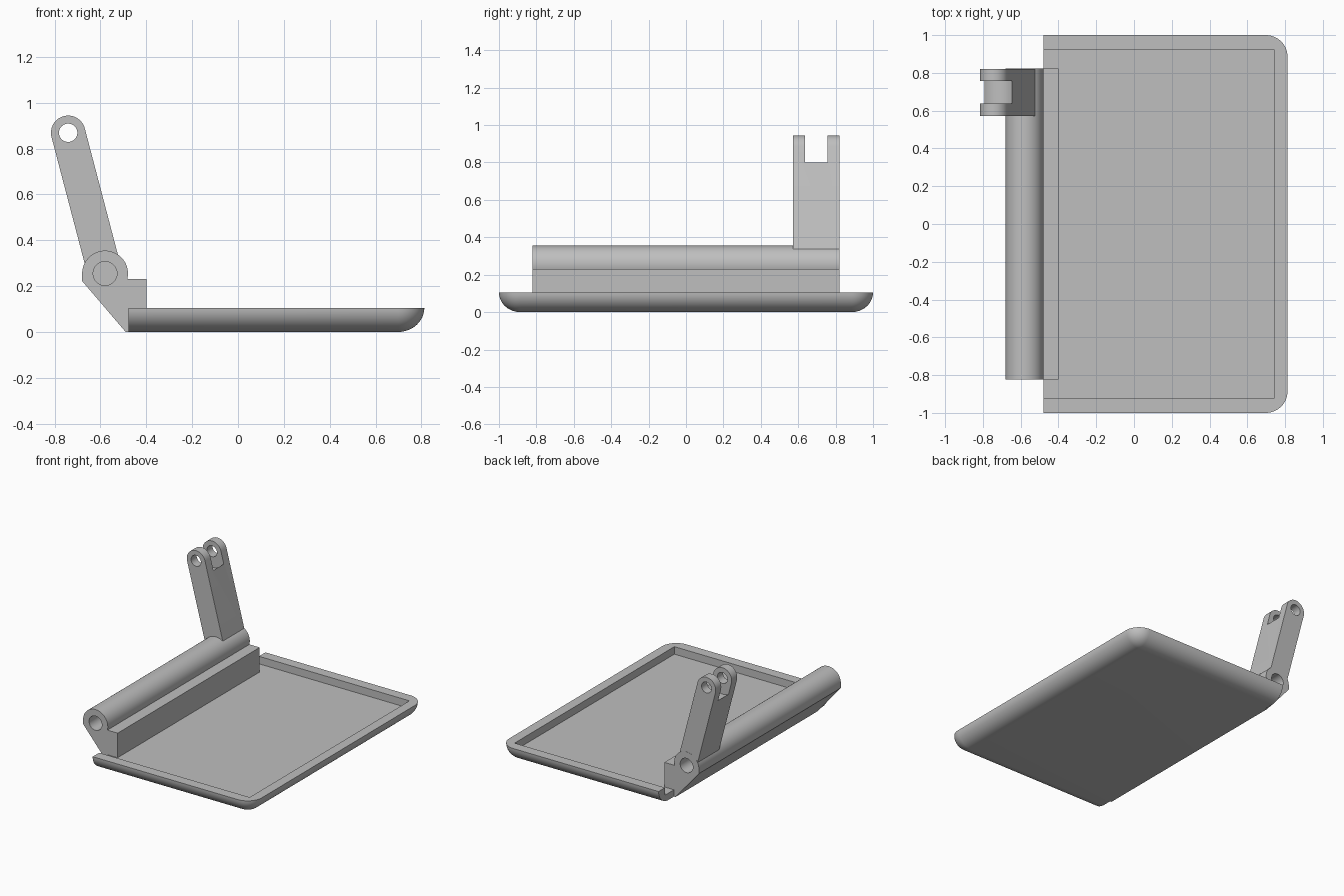
import bpy, bmesh
from math import sin, cos, pi, atan2
from mathutils import Vector

cube = bpy.data.objects.get("Cube")
if cube:
    bpy.data.objects.remove(cube, do_unlink=True)

grey = bpy.data.materials.new("plain grey")
grey.use_nodes = True
COLOUR = (0.52, 0.52, 0.52, 1)
grey.diffuse_color = COLOUR
grey.node_tree.nodes["Principled BSDF"].inputs["Base Color"].default_value = COLOUR


def arc(centre, r, a0, a1, n):
    return [(centre[0] + r * cos(a0 + (a1 - a0) * i / n),
             centre[1] + r * sin(a0 + (a1 - a0) * i / n)) for i in range(n + 1)]


def finish(bm, name):
    bmesh.ops.remove_doubles(bm, verts=bm.verts, dist=1e-5)
    bmesh.ops.recalc_face_normals(bm, faces=bm.faces)
    mesh = bpy.data.meshes.new(name)
    bm.to_mesh(mesh)
    bm.free()
    mesh.materials.append(grey)
    ob = bpy.data.objects.new(name, mesh)
    bpy.context.collection.objects.link(ob)
    return ob


def extrude_y(name, profile, y0, y1):
    """Solid from an x-z outline swept along y."""
    bm = bmesh.new()
    face = bm.faces.new([bm.verts.new((x, y0, z)) for x, z in profile])
    grown = bmesh.ops.extrude_face_region(bm, geom=[face])["geom"]
    bmesh.ops.translate(bm, vec=(0, y1 - y0, 0),
                        verts=[v for v in grown if isinstance(v, bmesh.types.BMVert)])
    return finish(bm, name)


def cylinder_y(name, centre, r, y0, y1):
    return extrude_y(name, arc(centre, r, 0, 2 * pi, 64)[:-1], y0, y1)


def cut(ob, cutters):
    for c in cutters:
        c.hide_render = True
        mod = ob.modifiers.new("cut", 'BOOLEAN')
        mod.operation, mod.solver, mod.object = 'DIFFERENCE', 'EXACT', c
        bpy.context.view_layer.objects.active = ob
        bpy.ops.object.modifier_apply(modifier=mod.name)
        bpy.data.objects.remove(c, do_unlink=True)


def smooth(ob):
    bpy.ops.object.select_all(action='DESELECT')
    ob.select_set(True)
    bpy.context.view_layer.objects.active = ob
    bpy.ops.object.shade_smooth_by_angle(angle=0.5)


# Tray: rounded underside and outer corners, square cut at the hinge end
LEFT, RIGHT, HIGH, R = -0.478, 0.813, 0.105, 0.115
bm = bmesh.new()
rings = []
STEPS = 12
for k in range(STEPS + 1):
    a = pi / 2 * k / STEPS
    inset = R * (1 - sin(a))
    z = HIGH * (1 - cos(a))
    edge, r = 1 - inset, R - inset
    outline = [(LEFT, -edge)]
    outline += arc((RIGHT - R, -1 + R), r, -pi / 2, 0, 12)
    outline += arc((RIGHT - R, 1 - R), r, 0, pi / 2, 12)
    outline.append((LEFT, edge))
    rings.append([bm.verts.new((x, y, z)) for x, y in outline])
for low, up in zip(rings, rings[1:]):
    for i in range(len(low) - 1):
        bm.faces.new((low[i], low[i + 1], up[i + 1], up[i]))
bm.faces.new(rings[0])
bm.faces.new(rings[-1])
bm.faces.new([ring[0] for ring in rings] + [ring[-1] for ring in reversed(rings)])
tray = finish(bm, "tray")
recess = extrude_y("recess_cutter", [(-0.6, 0.05), (0.742, 0.05), (0.742, 0.3), (-0.6, 0.3)],
                   -0.925, 0.925)
cut(tray, [recess])
smooth(tray)

# Hinge block with its barrel and a blind pin hole at each end
PIN, BARREL, HALF = (-0.58, 0.255), 0.1, 0.822
outline = [(-0.49, 0), (-0.475, 0), (-0.475, 0.02), (-0.4, 0.02), (-0.4, 0.23)]
outline += arc(PIN, BARREL, -0.253, pi, 40) + [(PIN[0] - BARREL, 0.222)]
hinge = extrude_y("hinge_block", outline, -HALF, HALF)
cut(hinge, [cylinder_y("pin_cutter", PIN, 0.052, s * HALF - 0.2, s * HALF + 0.2)
            for s in (-1, 1)])
smooth(hinge)

# Leaning arm with a forked, drilled end
EYE, W = (-0.741, 0.869), 0.075
axis = (Vector(EYE) - Vector(PIN)).normalized()
side = Vector((axis.y, -axis.x))
base = Vector(PIN) + axis * 0.06
tilt = atan2(side.y, side.x)
outline = [tuple(base - side * W), tuple(base + side * W)]
outline += arc(EYE, W, tilt, tilt + pi, 32)
arm = extrude_y("lever_arm", outline, 0.572, HALF - 0.001)
cut(arm, [cylinder_y("fork_cutter", EYE, 0.118, 0.637, 0.757),
          cylinder_y("eye_cutter", EYE, 0.04, 0.4, 1)])
smooth(arm)
